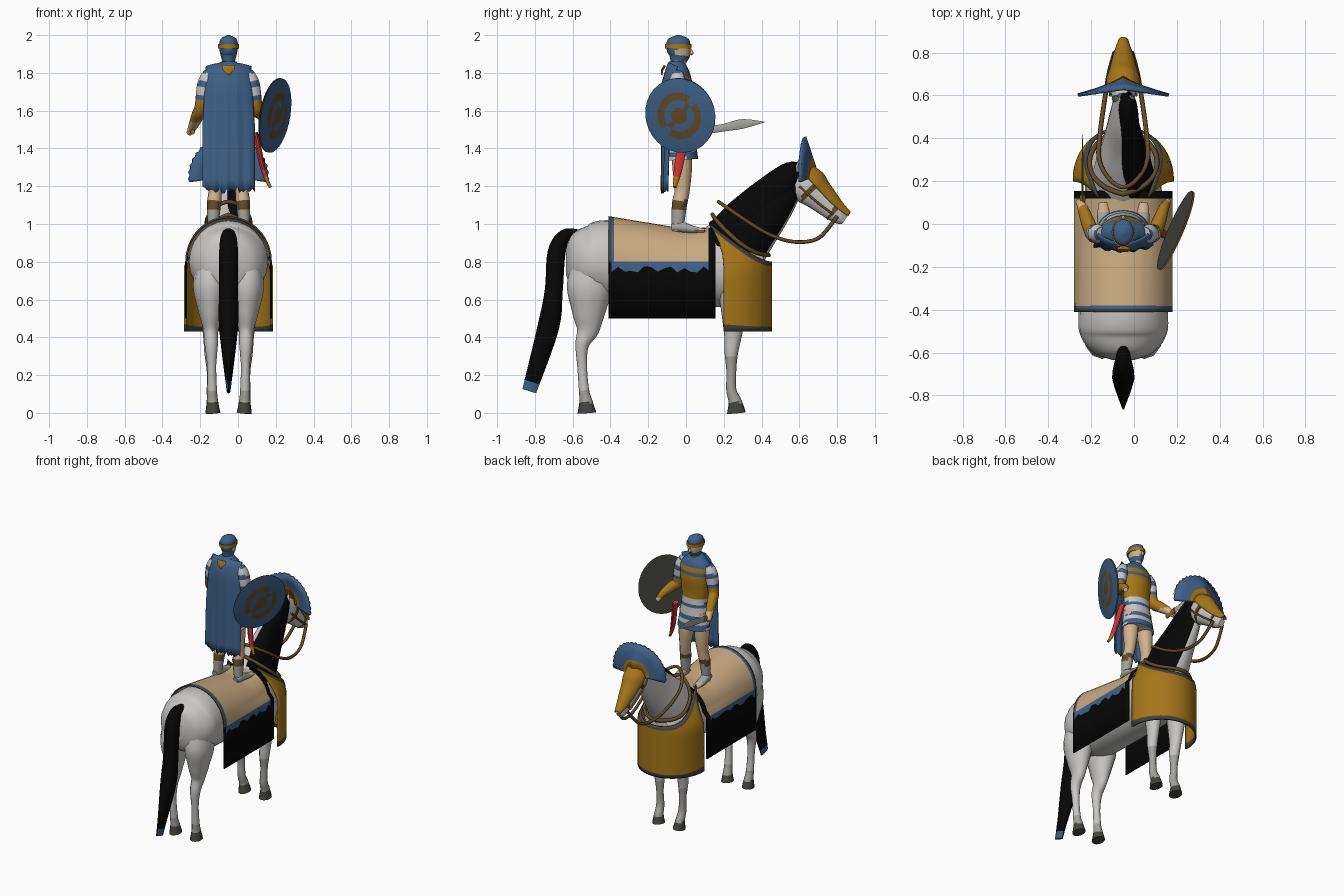
import bpy, bmesh, math, random
from mathutils import Vector, Matrix

random.seed(4)
if "Cube" in bpy.data.objects:
    bpy.data.objects.remove(bpy.data.objects["Cube"])
CENTRE = -.05  # centre line of horse and rider

COLOURS = {
    "white": (.58, .57, .56), "tan": (.58, .4, .22), "gold": (.38, .18, .01),
    "blue": (.05, .12, .25), "black": (.002, .002, .002), "dark": (.06, .06, .05),
    "red": (.6, .03, .03), "skin": (.65, .45, .27), "strap": (.13, .07, .02),
    "steel": (.38, .37, .35)}
MATS = {}
for key, rgb in COLOURS.items():
    mat = bpy.data.materials.new(key)
    mat.use_nodes = True
    mat.diffuse_color = (*rgb, 1)
    mat.node_tree.nodes["Principled BSDF"].inputs["Base Color"].default_value = (*rgb, 1)
    MATS[key] = mat


def grid(name, rows, paint, closed=False, thick=0, matrix=None):
    """Skin rows of points; paint is a colour or a rule f(centre, normal)."""
    bm = bmesh.new()
    verts = [[bm.verts.new(point) for point in row] for row in rows]
    count = len(rows[0])
    for lower, upper in zip(verts, verts[1:]):
        for i in range(count if closed else count - 1):
            j = (i + 1) % count
            bm.faces.new((lower[i], lower[j], upper[j], upper[i]))
    if closed:
        bm.faces.new(verts[0])
        bm.faces.new(verts[-1])
    bmesh.ops.recalc_face_normals(bm, faces=bm.faces)
    mesh = bpy.data.meshes.new(name)
    slots = []
    for face in bm.faces:
        colour = paint if isinstance(paint, str) else paint(face.calc_center_median(), face.normal)
        if colour not in slots:
            slots.append(colour)
            mesh.materials.append(MATS[colour])
        face.material_index = slots.index(colour)
    bm.to_mesh(mesh)
    bm.free()
    ob = bpy.data.objects.new(name, mesh)
    bpy.context.collection.objects.link(ob)
    if matrix:
        ob.matrix_world = matrix
    if thick:
        mod = ob.modifiers.new("thickness", "SOLIDIFY")
        mod.thickness, mod.offset = thick, 0
    bpy.ops.object.select_all(action="DESELECT")
    ob.select_set(True)
    bpy.context.view_layer.objects.active = ob
    bpy.ops.object.shade_smooth_by_angle(angle=math.radians(50))
    return ob


def spline(keys, steps):
    """Catmull-Rom interpolation of the key rows."""
    k = [Vector(q) for q in keys]
    k = [k[0]] + k + [k[-1]]
    out = []
    for a, b, c, d in zip(k, k[1:], k[2:], k[3:]):
        for s in range(steps):
            t = s / steps
            out.append(b + (c - a) * t / 2 + (a * 2 - b * 5 + c * 4 - d) * t * t / 2
                       + (b * 3 - a - c * 3 + d) * t ** 3 / 2)
    return out + [k[-1]]


def tube(name, keys, paint, x=(0, 0), n=16, steps=5, arc=None, thick=0):
    """Loft ellipses along keys of (y, z, half width, half depth); x runs from start to end."""
    rings = spline(keys, steps)
    last = len(rings) - 1
    pos = [Vector((CENTRE + x[0] + (x[1] - x[0]) * i / last, r[0], r[1])) for i, r in enumerate(rings)]
    start, end = arc or (0, 360)
    angles = [math.radians(start + (end - start) * j / (n - 1 if arc else n)) for j in range(n)]
    rows = []
    for i, ring in enumerate(rings):
        tangent = (pos[min(i + 1, last)] - pos[max(i - 1, 0)]).normalized()
        across = (Vector((1, 0, 0)) - tangent * tangent.x).normalized()
        depth = across.cross(tangent)
        rows.append([pos[i] + across * ring[2] * math.cos(a) + depth * ring[3] * math.sin(a) for a in angles])
    return grid(name, rows, paint, closed=not arc, thick=thick)


def strap(name, points, radius, cyclic=False):
    curve = bpy.data.curves.new(name, "CURVE")
    curve.dimensions, curve.bevel_depth, curve.bevel_resolution = "3D", radius, 1
    line = curve.splines.new("NURBS")
    line.points.add(len(points) - 1)
    for target, (x, y, z) in zip(line.points, points):
        target.co = (CENTRE + x, y, z, 1)
    line.use_endpoint_u, line.use_cyclic_u, line.order_u = True, cyclic, 3
    curve.materials.append(MATS["strap"])
    bpy.context.collection.objects.link(bpy.data.objects.new(name, curve))


def mirrored(points):
    return [(-x, y, z) for x, y, z in reversed(points)]


# Horse body, neck, mane, head and tail
tube("horse_body", [(-.635, .8, .05, .07), (-.6, .8, .14, .15), (-.52, .8, .2, .19), (-.4, .8, .208, .22),
                    (0, .76, .18, .2), (.15, .76, .18, .2), (.3, .75, .165, .18), (.41, .75, .1, .11)],
     "white", n=24, steps=6)
tube("horse_neck", [(.19, .8, .16, .2), (.3, .93, .125, .165), (.4, 1.04, .09, .135), (.5, 1.16, .065, .105),
                    (.61, 1.27, .04, .05)], lambda c, n: "black" if n.x > .45 else "white")
tube("mane", [(.14, .95, .03, .06), (.27, 1, .065, .11), (.4, 1.12, .05, .1), (.55, 1.26, .045, .07),
              (.61, 1.3, .02, .03)], "black", x=(.05, .01))
tube("horse_head", [(.57, 1.26, .045, .06), (.63, 1.2, .06, .085), (.7, 1.14, .05, .07), (.8, 1.05, .037, .047),
                    (.84, 1.02, .02, .026)], "white")
tube("head_guard", [(.605, 1.255, .075, .085), (.65, 1.2, .08, .1), (.7, 1.15, .066, .085), (.78, 1.08, .045, .06),
                    (.855, 1.035, .02, .03)], "gold", n=12, arc=(15, 165), thick=.008)
tube("tail", [(-.56, .95, .02, .02), (-.64, .94, .04, .035), (-.685, .85, .05, .05), (-.7, .65, .05, .05),
              (-.73, .45, .05, .06), (-.83, .115, .01, .04)],
     lambda c, n: "blue" if c.z < .17 and abs(n.x) > .75 else "black", n=10)
for name, y, z, size in (("brow_band", .66, 1.18, .085), ("nose_band", .78, 1.07, .055)):
    tube(name, [(y - .01, z + .01, size * .75, size), (y + .01, z - .01, size * .75, size)], "strap", steps=1)


# Legs, ears, eyes and cheek straps in mirrored pairs
def leg_paint(c, n):
    if c.z < .055:
        return "dark"
    return "steel" if c.z < (.3 if c.y > 0 else .12) else "white"


for s, word in ((-1, "right"), (1, "left")):
    spread = (.1 * s, .083 * s)
    tube(word + "_hind_leg", [(-.5, .85, .06, .08), (-.51, .68, .09, .12), (-.515, .54, .065, .09), (-.52, .44, .04, .06),
                              (-.55, .36, .035, .036), (-.55, .25, .024, .026), (-.54, .12, .026, .027),
                              (-.53, .06, .03, .035), (-.525, 0, .04, .05)], leg_paint, spread, n=12)
    tube(word + "_front_leg", [(.26, .72, .075, .1), (.25, .43, .04, .05), (.24, .32, .034, .036), (.24, .22, .024, .026),
                               (.24, .12, .027, .027), (.26, .06, .03, .035), (.267, 0, .04, .05)],
         leg_paint, spread, n=12)
    tube(word + "_ear", [(.585, 1.28, .02, .015), (.6, 1.345, .003, .003)], "white", (.035 * s, .04 * s), n=8)
    tube(word + "_eye", [(.655, 1.185, .004, .004), (.66, 1.18, .01, .01), (.67, 1.17, .004, .004)],
         "black", (.055 * s, .055 * s), n=8)
    strap(word + "_cheek_strap", [(.06 * s, .6, 1.2), (.06 * s, .68, 1.12), (.045 * s, .78, 1.05)], .007)

# Saddle blanket: half ellipse over the back with hanging sides
hanging = [(-.225, .5), (-.225, .76)]
arch = [(-.225 * math.cos(a), .8 + .235 * math.sin(a)) for a in [math.pi * i / 18 for i in range(19)]]
profile = hanging + arch + [(-x, z) for x, z in reversed(hanging)]


def drape(x, z, y):
    sag = 1 - .7 * (y + .4) if y < 0 else .72 + .33 * y
    if z > .8:
        return (CENTRE + x * (1 - .2 * (y + .41)), y, .8 + (z - .8) * sag)
    return (CENTRE + x, y, z + (random.uniform(-.02, .02) if z == .76 else 0))


def blanket_paint(c, n):
    if c.y < -.395 and c.z > .8:
        return "dark"
    if c.z < .7 or abs(c.y + .137) > .257:
        return "black"
    return "blue" if c.z < .805 or c.y < -.382 else "tan"


stations = [-.41, -.395, -.382] + [-.36 + .035 * i for i in range(14)] + [.12, .155]
grid("saddle_blanket", [[drape(x, z, y) for x, z in profile] for y in stations], blanket_paint, thick=.009)

# Chest armour wrapped around the front, rising to the withers at its rear
rows = []
for s in [0, .07] + [.07 + .86 * i / 8 for i in range(1, 9)] + [1]:
    row = []
    for i in range(29):
        turn = i / 14 - 1
        a = turn * 1.62
        z = .43 + s * (.37 + .2 * abs(turn) ** 3)
        rise = max(0, (z - .78) / .22)
        row.append((CENTRE + .23 * math.sin(a) * (1 - rise / 2),
                    .21 + .24 * math.cos(a) - .075 * rise * rise, z))
    rows.append(row)
chest = grid("chest_armour", rows, "gold", thick=.012)
chest.data.materials.append(MATS["dark"])
for i, face in enumerate(chest.data.polygons):
    if i // 28 in (0, 9):
        face.material_index = 1

# Reins and neck strap
rein = [(.04, .8, 1.04), (.055, .75, .97), (.07, .69, .91), (.09, .56, .9), (.11, .42, .95), (.12, .27, 1.05)]
strap("reins", rein + [(0, .14, 1.14)] + mirrored(rein), .011)
collar = [(.13, .17, 1), (.175, .34, .85)]
strap("neck_strap", [(0, .14, 1.05)] + collar + [(0, .47, .83)] + mirrored(collar), .012, cyclic=True)

# Fan crest with scalloped rim
rows = []
for radius in (.05, .1, .15, .205):
    row = []
    for i in range(41):
        a = math.radians(-8 + 196 * i / 40)
        r = radius + (.008 * (i % 2) if radius > .2 else 0)
        row.append((CENTRE + r * math.cos(a), .7 - radius / 3 - .03 * abs(math.cos(a)), 1.25 + r * math.sin(a)))
    rows.append(row)
grid("fan_crest", rows, lambda c, n: "gold" if math.hypot(c.x - CENTRE, c.z - 1.25) < .1 else "blue", thick=.015)


# Rider
def stripes(c, n):
    return "blue" if int(c.z / .015) % 5 < 2 else "white"


def torso_paint(c, n):
    if c.z < 1.56:
        return stripes(c, n)
    return "gold" if c.z < 1.725 or 1.755 < c.z < 1.785 else "blue"


def arm_paint(c, n):
    return stripes(c, n) if c.z > 1.655 else "gold" if c.z > 1.54 else "skin"


def head_paint(c, n):
    return "skin" if 1.895 < c.z < 1.935 and c.y > -.05 or c.z < 1.86 else "blue"


def shin_paint(c, n):
    return "steel" if c.z < 1.085 else "strap" if c.z < 1.125 else "skin"


tube("tunic_and_cuirass", [(-.02, 1.34, .12, .085), (-.03, 1.52, .095, .07), (-.035, 1.6, .1, .07), (-.04, 1.7, .11, .08),
                           (-.045, 1.78, .115, .07), (-.05, 1.83, .075, .055), (-.05, 1.86, .04, .04)],
     torso_paint, n=20, steps=7)
tube("rider_head", [(-.05, 1.83, .03, .03), (-.04, 1.87, .036, .046), (-.035, 1.9, .044, .058), (-.04, 1.94, .05, .064),
                    (-.04, 1.98, .042, .054), (-.04, 2, .006, .008)], head_paint)
tube("helmet_band", [(-.04, 1.93, .055, .07), (-.04, 1.953, .055, .07)], "gold", steps=1)
tube("nose", [(.025, 1.925, .004, .004), (.03, 1.905, .01, .01), (.026, 1.895, .004, .004)], "skin", n=8)
for s, word in ((-1, "right"), (1, "left")):
    tube(word + "_rider_leg", [(-.025, 1.46, .05, .055), (-.02, 1.3, .05, .052), (-.02, 1.18, .036, .04),
                               (-.035, 1.1, .037, .04), (-.045, .96, .025, .03)], shin_paint, (.055 * s, .085 * s), n=12)
    tube(word + "_foot", [(-.075, .98, .02, .02), (-.03, .985, .03, .03), (.04, .97, .03, .02), (.1, .965, .02, .01)],
         lambda c, n: "skin" if c.y > .06 else "steel", (.085 * s, .095 * s), n=10)
    lift = .04 if s > 0 else 0
    tube(word + "_arm", [(-.045, 1.8, .03, .03), (-.045, 1.74, .043, .046), (-.04, 1.62, .036, .04),
                         (.01, 1.57 + lift / 2, .033, .036), (.07, 1.52 + lift, .025, .027), (.105, 1.48 + lift, .015, .016)],
         arm_paint, (.1 * s, .21 * s), n=12, steps=6)

# Cape with folds and ragged hem
rows = []
for i in range(13):
    t = i / 12
    row = []
    for j in range(25):
        u = j / 12 - 1
        hem = random.uniform(-.02, .02) if i == 12 else 0
        width = .118 + .02 * min(1, t * 2)
        wrap = .045 * u * u * (1 - t / 2) + .006 * t * math.sin(u * 14) + .035 * max(0, 1 - t * 7)
        row.append((CENTRE + width * u, wrap - .125, 1.855 - .675 * t - .02 * u * u * (1 - t) + hem))
    rows.append(row)
grid("cape", rows, "blue", thick=.008)
tube("cape_brooch", [(-.128, 1.79, .004, .004), (-.126, 1.815, .03, .006), (-.112, 1.84, .035, .006)],
     "gold", n=8, steps=1)


# Round shield: painted face and dark back
def shield_paint(c, n):
    radius, diagonal = math.hypot(c.x, c.y), math.sin(2 * math.atan2(c.y, c.x))
    ring = .085 < radius < .125 and diagonal < .97
    bar = radius < .085 and diagonal > .9
    return "strap" if radius < .045 or ring or bar else "blue"


def disc(radii, lift):
    turns = [math.tau * i / 32 for i in range(32)]
    return [[(r * math.cos(a), r * math.sin(a), lift - .4 * r * r) for a in turns] for r in radii]


tilt = Vector((.91, -.39, -.16)).to_track_quat("Z", "Y").to_matrix().to_4x4()
place = Matrix.Translation((.195, -.03, 1.575)) @ tilt
grid("shield_face", disc((.2, .185, .125, .085, .045, .01), .02), shield_paint, closed=True, matrix=place)
grid("shield_back", disc((.2, .13, .06, .01), .012), "dark", closed=True, matrix=place)

# Sword and scabbard
grip = (-.19, -.19)
tube("sword_blade", [(.13, 1.5, .004, .02), (.2, 1.51, .004, .02), (.3, 1.53, .004, .025), (.415, 1.54, .001, .002)],
     "steel", grip, n=8)
tube("sword_hilt", [(.05, 1.487, .012, .014), (.09, 1.493, .012, .012), (.135, 1.5, .014, .025)], "gold", grip, n=8)
tube("scabbard", [(-.01, 1.48, .015, .026), (-.04, 1.3, .014, .024), (-.06, 1.195, .008, .01)],
     lambda c, n: "gold" if c.z < 1.245 else "red", (.14, .222), n=10)
